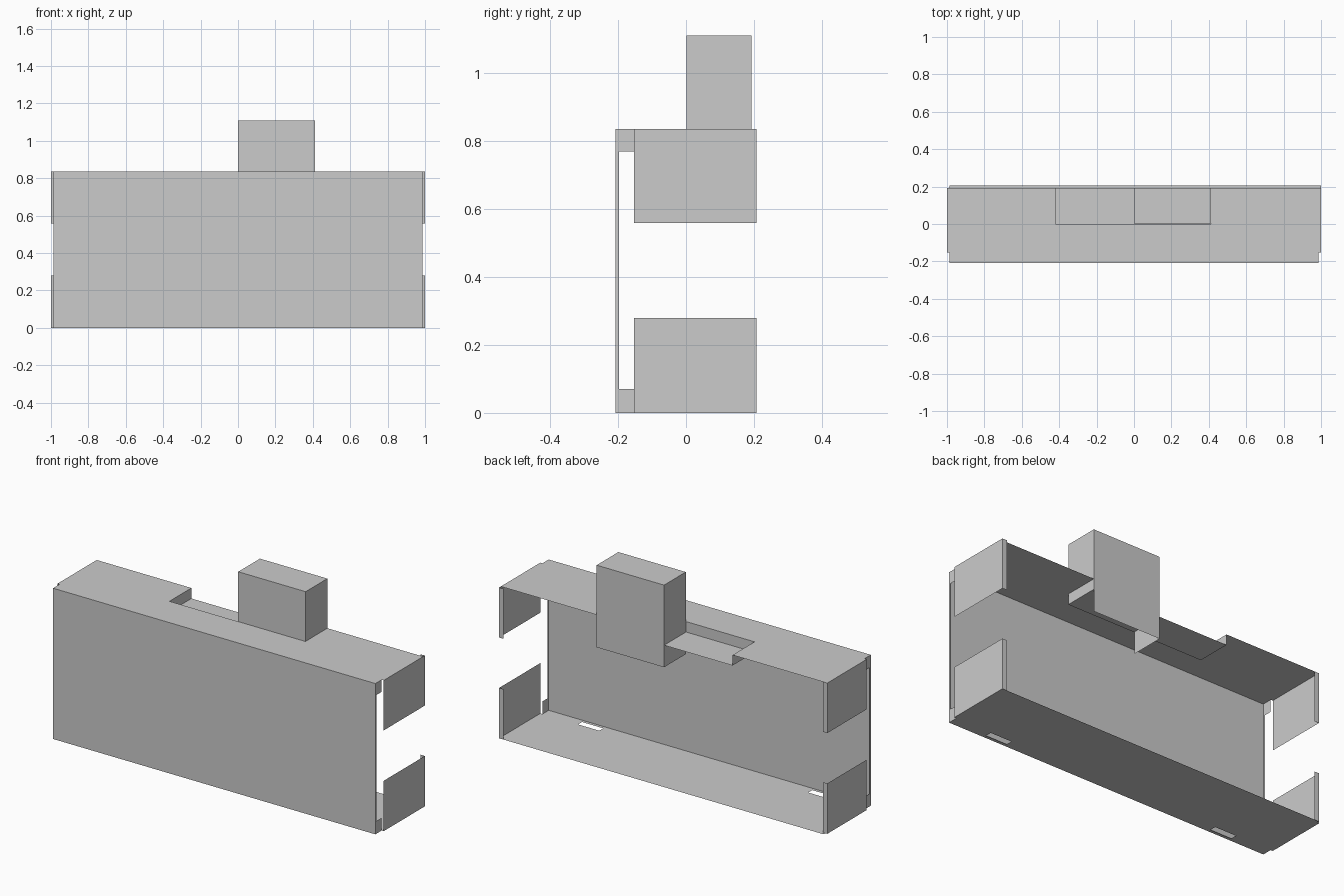
import bpy, bmesh

if "Cube" in bpy.data.objects:
    bpy.data.objects.remove(bpy.data.objects["Cube"])

FRONT, BACK, REAR = -0.208, 0.192, 0.207
H, FLOOR, BOX_TOP, SKIRT = 0.835, 0.777, 1.11, 0.655
W = 0.987            # half width of front panel
NOTCH = -0.153       # where the side flaps start


def sheet(name, axis, c, us, vs, holes=()):
    """Flat sheet on a grid of u/v cuts at axis=c; holes lists (col, row) cells left out."""
    bm = bmesh.new()

    def put(u, v):
        return {'x': (c, u, v), 'y': (u, c, v), 'z': (u, v, c)}[axis]

    for i in range(len(us) - 1):
        for j in range(len(vs) - 1):
            if (i, j) in holes:
                continue
            a, b, d, e = us[i], us[i + 1], vs[j], vs[j + 1]
            bm.faces.new([bm.verts.new(put(*p)) for p in ((a, d), (b, d), (b, e), (a, e))])
    bmesh.ops.remove_doubles(bm, verts=bm.verts, dist=1e-5)
    # merge coplanar cells into clean flat faces
    bmesh.ops.dissolve_limit(bm, angle_limit=0.01, verts=bm.verts, edges=bm.edges)
    me = bpy.data.meshes.new(name)
    bm.to_mesh(me)
    bm.free()
    ob = bpy.data.objects.new(name, me)
    bpy.context.collection.objects.link(ob)
    return ob


# main panels
sheet("front_panel", 'y', FRONT, (-W, W), (0, H))
sheet("top_panel", 'z', H, (-1, -W, -0.42, 0.413, W, 1), (FRONT, NOTCH, 0, BACK),
      holes={(0, 0), (4, 0), (2, 2)})
sheet("bottom_panel", 'z', 0, (-1, -W, -0.77, -0.64, 0.64, 0.77, W, 1),
      (FRONT, -0.19, -0.155, NOTCH, BACK, REAR),
      holes={(0, 0), (0, 1), (0, 2), (6, 0), (6, 1), (6, 2), (2, 1), (4, 1), (0, 4)})

# side flaps, rear lips and front edge returns
for side, s, rear in (("left", -1, BACK), ("right", 1, REAR)):
    for level, z0, z1 in (("lower", 0, 0.279), ("upper", 0.558, H)):
        sheet(f"{side}_{level}_flap", 'x', s, (NOTCH, rear), (z0, z1))
        sheet(f"{side}_{level}_lip", 'y', rear, (s * 0.973, s), (z0, z1))
    sheet(f"{side}_front_return", 'x', s * W, (FRONT, -0.197, NOTCH), (0, 0.07, 0.768, H),
          holes={(1, 1)})

# sunken tray in the top panel
sheet("tray_floor", 'z', FLOOR, (-0.42, 0.413), (0, BACK))
sheet("tray_front_wall", 'y', 0, (-0.42, 0.413), (FLOOR, H))
sheet("tray_left_wall", 'x', -0.42, (0, BACK), (FLOOR, H))

# upright box standing in the tray, its back and left walls hang below
sheet("box_top", 'z', BOX_TOP, (0, 0.413), (0.002, BACK))
sheet("box_front", 'y', 0.002, (0, 0.413), (FLOOR, BOX_TOP))
sheet("box_back", 'y', BACK, (0, 0.413), (SKIRT, BOX_TOP))
sheet("box_left", 'x', 0, (0.002, BACK), (SKIRT, BOX_TOP))
sheet("box_right", 'x', 0.413, (0.002, BACK), (FLOOR, BOX_TOP))

# tiny fixing points along the box back
for i, x in enumerate((0.355, 0.22, 0.14, 0.055)):
    sheet(f"fixing_{i}", 'y', BACK + 0.001, (x - 0.003, x + 0.003), (0.772, 0.778))
